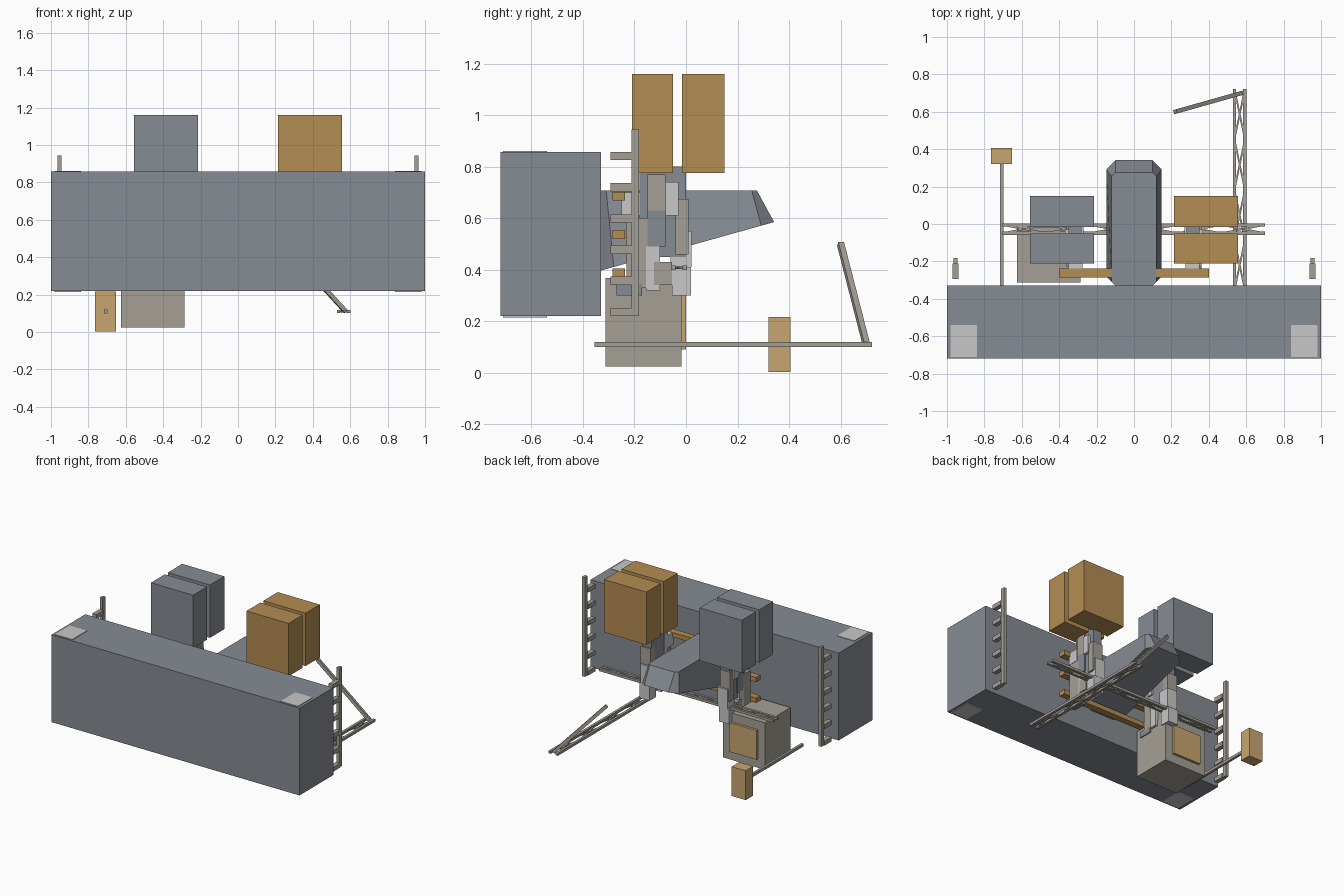
import bpy, bmesh, math
from mathutils import Vector

if "Cube" in bpy.data.objects:
    bpy.data.objects.remove(bpy.data.objects["Cube"])


def mat(name, rgb):
    m = bpy.data.materials.new(name)
    m.diffuse_color = (*rgb, 1)
    m.use_nodes = True
    m.node_tree.nodes["Principled BSDF"].inputs["Base Color"].default_value = m.diffuse_color
    return m


GREY = mat("slate grey", (0.24, 0.26, 0.295))
ORANGE = mat("burnt orange", (0.456, 0.266, 0.084))
TAN = mat("tan", (0.578, 0.381, 0.162))
BEIGE = mat("warm grey", (0.376, 0.352, 0.305))
WHITE = mat("pale grey", (0.578, 0.578, 0.578))


def finish(name, bm, material):
    bmesh.ops.recalc_face_normals(bm, faces=bm.faces)
    me = bpy.data.meshes.new(name)
    bm.to_mesh(me)
    bm.free()
    me.materials.append(material)
    ob = bpy.data.objects.new(name, me)
    bpy.context.collection.objects.link(ob)
    return ob


def box(name, x, y, z, material):
    """Box from (min, max) pairs."""
    bm = bmesh.new()
    bmesh.ops.create_cube(bm, size=1)
    for v in bm.verts:
        v.co = [r[0] if c < 0 else r[1] for c, r in zip(v.co, (x, y, z))]
    return finish(name, bm, material)


def beam(name, a, b, size, material):
    """Square bar between two points."""
    a, b = Vector(a), Vector(b)
    bm = bmesh.new()
    bmesh.ops.create_cube(bm, size=1)
    for v in bm.verts:
        v.co = (v.co.x * size, v.co.y * size, v.co.z * (b - a).length)
    ob = finish(name, bm, material)
    ob.location = (a + b) / 2
    ob.rotation_euler = (b - a).to_track_quat('Z', 'Y').to_euler()
    return ob


def truss(name, a, b, side, cells):
    """Flat ladder of two rails with crossed braces."""
    a, b, side = Vector(a), Vector(b), Vector(side)
    for s in (-1, 1):
        beam(name + "_rail", a + s * side, b + s * side, 0.018, BEIGE)
    for i in range(cells):
        p, q = a.lerp(b, i / cells), a.lerp(b, (i + 1) / cells)
        for s in (-1, 1):
            beam(name + "_brace", p + s * side, q - s * side, 0.009, BEIGE)


# Main hull with corner plates
box("main_hull", (-1, 1), (-0.72, -0.33), (0.22, 0.857), GREY)
for s in (-1, 1):
    px = sorted((s * 0.84, s * 0.98))
    box("top_corner_plate", px, (-0.71, -0.54), (0.856, 0.861), WHITE)
    box("bottom_corner_plate", px, (-0.71, -0.54), (0.215, 0.221), WHITE)

# Paired containers
for s, m in ((-1, GREY), (1, ORANGE)):
    for y in ((-0.21, -0.05), (-0.015, 0.15)):
        box("container", sorted((s * 0.215, s * 0.555)), y, (0.775, 1.16), m)

# Side ladders
for s in (-1, 1):
    box("ladder_rail", sorted((s * 0.943, s * 0.965)), (-0.212, -0.182), (0.22, 0.945), BEIGE)
    for i in range(6):
        z = 0.22 + i * 0.121
        box("ladder_rung", sorted((s * 0.937, s * 0.97)), (-0.293, -0.212), (z, z + 0.032), BEIGE)


# Central body: chamfered top outline over a wider sloping bottom
def outline(w, y0, y1, c, height):
    pts = [(w, y0 + c), (w, y1 - c), (w - c, y1), (c - w, y1),
           (-w, y1 - c), (-w, y0 + c), (c - w, y0), (w - c, y0)]
    return [(x, y, height(y)) for x, y in pts]


bm = bmesh.new()
low = [bm.verts.new(p) for p in outline(0.148, -0.33, 0.342, 0.05,
                                        lambda y: 0.585 - 0.28 * (0.342 - y))]
top = [bm.verts.new(p) for p in outline(0.12, -0.33, 0.275, 0.02, lambda y: 0.708)]
bm.faces.new(low)
bm.faces.new(top)
for i in range(8):
    j = (i + 1) % 8
    bm.faces.new((low[i], low[j], top[j], top[i]))
finish("central_body", bm, GREY)

# Horizontal orange bars
for z in (0.387, 0.537, 0.685):
    box("cross_bar", (-0.4, 0.4), (-0.285, -0.237), (z - 0.017, z + 0.017), ORANGE)

# Clustered equipment columns: x span, y span, z span, material
blocks = [
    ((0.28, 0.35), (-0.18, 0.0), (0.45, 0.80), GREY),
    ((0.27, 0.34), (-0.18, -0.14), (0.57, 0.755), WHITE),
    ((0.29, 0.36), (-0.15, -0.08), (0.49, 0.63), GREY),
    ((0.28, 0.36), (-0.15, -0.08), (0.63, 0.77), BEIGE),
    ((0.29, 0.37), (-0.08, -0.03), (0.61, 0.74), WHITE),
    ((0.28, 0.36), (-0.04, 0.01), (0.46, 0.675), BEIGE),
    ((0.27, 0.35), (-0.06, 0.022), (0.41, 0.55), WHITE),
    ((0.28, 0.36), (-0.055, 0.02), (0.30, 0.41), WHITE),
    ((0.27, 0.36), (-0.155, -0.10), (0.32, 0.49), WHITE),
    ((0.29, 0.365), (-0.125, -0.055), (0.34, 0.43), BEIGE),
    ((0.275, 0.35), (-0.25, -0.17), (0.61, 0.70), WHITE),
    ((0.28, 0.36), (-0.27, -0.17), (0.30, 0.345), GREY),
    ((0.28, 0.36), (-0.23, -0.14), (0.33, 0.60), BEIGE),
]
for s in (-1, 1):
    for x, y, z, m in blocks:
        box("equipment_block", sorted((s * x[0], s * x[1])), y, z, m)

# Lower cabin with back panel
box("lower_cabin", (-0.625, -0.287), (-0.312, -0.018), (0.025, 0.367), BEIGE)
box("cabin_panel", (-0.57, -0.345), (-0.02, 0.0), (0.09, 0.303), TAN)

# Pod on a pole
box("pod_pole", (-0.716, -0.698), (-0.33, 0.33), (0.1, 0.12), BEIGE)
box("pod", (-0.765, -0.652), (0.32, 0.405), (0.003, 0.217), TAN)

# Crosswise truss, long boom and its arm
truss("cross_truss", (-0.705, -0.027, 0.408), (0.7, -0.027, 0.408), (0, 0.022, 0), 6)
truss("boom", (0.565, -0.355, 0.11), (0.565, 0.722, 0.11), (0.028, 0, 0), 4)
beam("boom_arm", (0.575, 0.70, 0.11), (0.22, 0.60, 0.50), 0.023, BEIGE)
